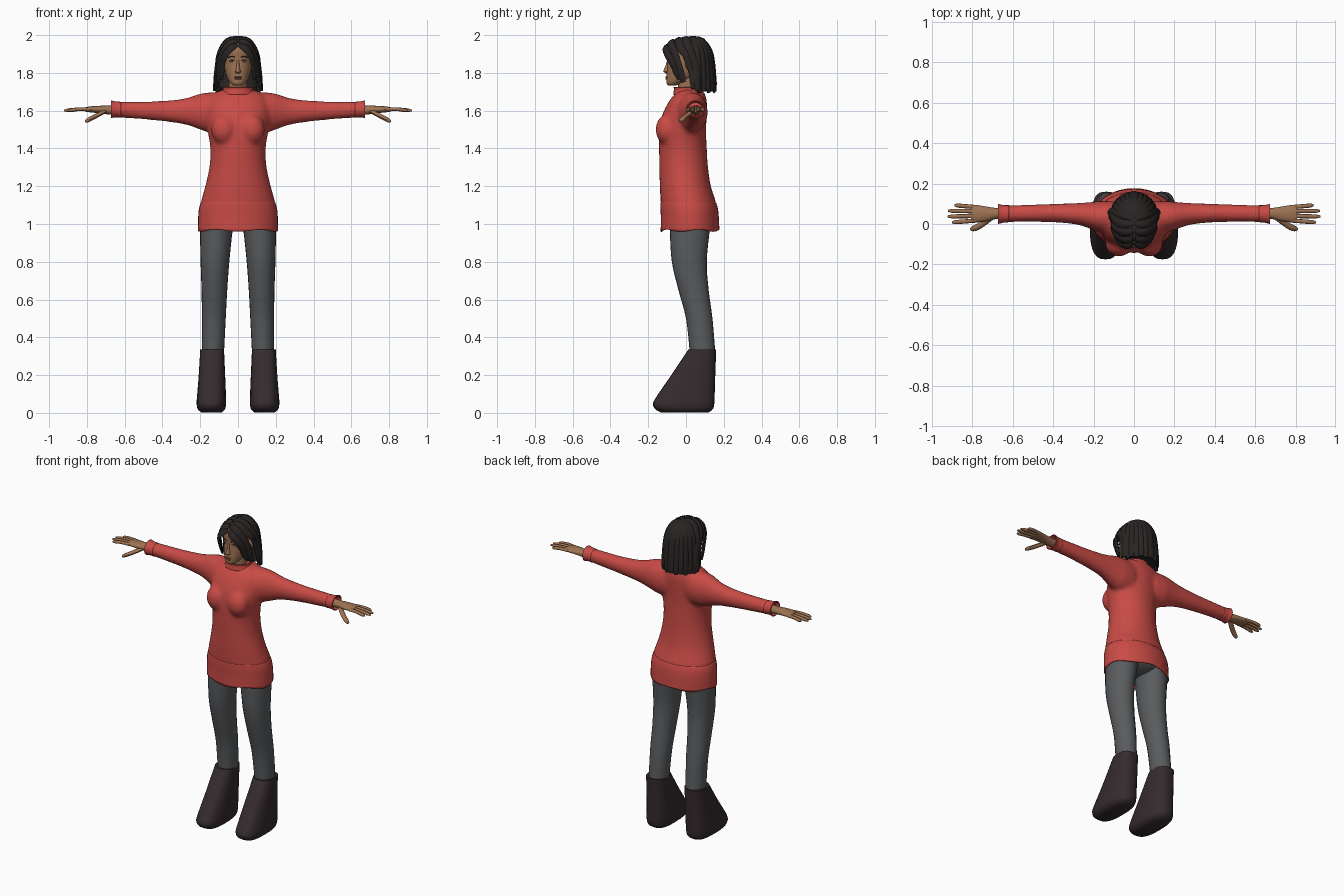
import bpy, bmesh, math
from mathutils import Vector, Matrix


def material(name, rgb):
    m = bpy.data.materials.new(name)
    m.diffuse_color = (*rgb, 1)
    return m


RED = material("red knit", (0.58, 0.07, 0.06))
GREY = material("grey trousers", (0.10, 0.105, 0.11))
BOOT = material("dark brown boots", (0.035, 0.024, 0.026))
SKIN = material("brown skin", (0.34, 0.17, 0.085))
HAIR = material("black hair", (0.023, 0.018, 0.018))
LIP = material("muted lips", (0.23, 0.085, 0.06))
EYE = material("grey blue eyes", (0.22, 0.26, 0.32))


def spline(rows, n=4):
    """Smooth rows of numbers with a Catmull-Rom curve."""
    out = []
    for i in range(len(rows) - 1):
        a, b, c, d = (rows[max(0, min(len(rows) - 1, i + k))] for k in (-1, 0, 1, 2))
        for j in range(n):
            t = j / n
            out.append(tuple(0.5 * (2 * q + (r - p) * t + (2 * p - 5 * q + 4 * r - s) * t * t
                                    + (3 * q - p - 3 * r + s) * t ** 3)
                             for p, q, r, s in zip(a, b, c, d)))
    return out + [tuple(rows[-1])]


def loft(bm, rings, cap=True):
    vs = [[bm.verts.new(p) for p in r] for r in rings]
    n = len(vs[0])
    for a, b in zip(vs, vs[1:]):
        for i in range(n):
            j = (i + 1) % n
            bm.faces.new((a[i], a[j], b[j], b[i]))
    if cap:
        bm.faces.new(vs[0])
        bm.faces.new(vs[-1])


def level_rings(rows, n=28, power=1.0, wave=0.0):
    """Rows are (z, x centre, half width, front y, back y)."""
    rings = []
    for k, (z, xc, hw, yf, yb) in enumerate(spline(rows)):
        ring = []
        for i in range(n):
            a = math.tau * i / n
            c, s = math.cos(a), math.sin(a)
            c, s = (math.copysign(abs(v) ** power, v) for v in (c, s))
            dz = wave * math.sin(5 * a) if k == 0 else 0
            ring.append((xc + hw * c, (yf + yb) / 2 + (yb - yf) / 2 * s, z + dz))
        rings.append(ring)
    return rings


def arm_rings(rows, side=1, n=20):
    """Rows are (x, y centre, y radius, z centre, z radius)."""
    return [[(side * x, y + ry * math.cos(math.tau * i / n), z + rz * math.sin(math.tau * i / n))
             for i in range(n)] for x, y, ry, z, rz in spline(rows)]


def strand(bm, pts, wide, thick, centre, ends=(0.5, 0.6), n=8):
    """Tapered oval tube; its flat side faces away from the centre."""
    path = [Vector(p) for p in spline(pts, 3)]
    rings = []
    for i, p in enumerate(path):
        t = (path[min(i + 1, len(path) - 1)] - path[max(i - 1, 0)]).normalized()
        o = p - Vector(centre)
        o = (o - t * o.dot(t)).normalized()
        s = t.cross(o)
        f = i / (len(path) - 1)
        k = min(1, ends[0] + 3 * f, ends[1] + 3 * (1 - f))
        rings.append([p + s * wide * k * math.cos(math.tau * j / n)
                      + o * thick * k * math.sin(math.tau * j / n) for j in range(n)])
    loft(bm, rings)


def ball(bm, loc, size):
    bmesh.ops.create_uvsphere(bm, u_segments=16, v_segments=10, radius=1,
                              matrix=Matrix.Translation(loc) @ Matrix.Diagonal((*size, 1)))


def finish(name, bm, mat, mirror=False, shell=0):
    bmesh.ops.recalc_face_normals(bm, faces=bm.faces)
    me = bpy.data.meshes.new(name)
    bm.to_mesh(me)
    bm.free()
    me.materials.append(mat)
    ob = bpy.data.objects.new(name, me)
    bpy.context.collection.objects.link(ob)
    if shell:
        ob.modifiers.new("Shell", 'SOLIDIFY').thickness = shell
    if mirror:
        ob.modifiers.new("Mirror", 'MIRROR').use_mirror_merge = False
    return ob


# Sweater: torso, sleeves and bust fused into one smooth skin
bm = bmesh.new()
loft(bm, level_rings([(1.04, 0, .192, -.125, .152), (1.1, 0, .2, -.133, .162), (1.2, 0, .174, -.139, .132),
                      (1.3, 0, .152, -.141, .117), (1.4, 0, .147, -.143, .11), (1.5, 0, .162, -.141, .107),
                      (1.58, 0, .17, -.125, .11), (1.65, 0, .165, -.09, .11), (1.69, 0, .13, -.058, .1),
                      (1.715, 0, .07, -.035, .08)]))
for side in (-1, 1):
    loft(bm, arm_rings([(.08, .035, .075, 1.59, .11), (.15, .035, .08, 1.59, .107), (.2, .04, .07, 1.595, .096),
                        (.28, .05, .054, 1.596, .07), (.4, .054, .046, 1.598, .054), (.55, .053, .042, 1.603, .045),
                        (.655, .05, .042, 1.606, .041)], side))
    ball(bm, (side * .075, -.1, 1.5), (.068, .062, .08))
sweater = finish("sweater", bm, RED)
rm = sweater.modifiers.new("Fuse", 'REMESH')
rm.mode, rm.voxel_size, rm.use_smooth_shade = 'VOXEL', 0.011, True
sm = sweater.modifiers.new("Soften", 'SMOOTH')
sm.factor, sm.iterations = 0.5, 8

# Hem band, cuffs and collar
bm = bmesh.new()
loft(bm, level_rings([(.965, 0, .212, -.134, .177), (1.03, 0, .211, -.133, .174), (1.08, 0, .207, -.135, .169),
                      (1.115, 0, .197, -.135, .159)], 40, wave=.006), False)
finish("sweater_hem", bm, RED, shell=.006)
bm = bmesh.new()
loft(bm, arm_rings([(.62, .051, .042, 1.605, .042), (.65, .05, .044, 1.607, .042), (.672, .05, .05, 1.608, .047)]), False)
finish("cuffs", bm, RED, mirror=True, shell=.005)
bm = bmesh.new()
loft(bm, level_rings([(1.685, 0, .085, -.062, .09), (1.71, 0, .074, -.058, .08), (1.725, 0, .076, -.06, .08)]), False)
finish("collar", bm, RED, shell=.006)

# Trousers
bm = bmesh.new()
loft(bm, level_rings([(.32, .132, .058, .02, .155), (.5, .128, .063, 0, .14), (.65, .125, .068, -.04, .12),
                      (.8, .122, .076, -.075, .11), (.97, .114, .086, -.086, .126), (1.08, .1, .09, -.09, .14)], 24))
finish("trouser_legs", bm, GREY, mirror=True)
bm = bmesh.new()
loft(bm, level_rings([(.975, 0, .04, -.03, .08), (1.0, 0, .13, -.08, .125), (1.05, 0, .18, -.105, .15),
                      (1.09, 0, .182, -.11, .15)]))
finish("trouser_hips", bm, GREY)

# Wedge boots
bm = bmesh.new()
loft(bm, level_rings([(.003, .14, .055, -.135, .12), (.02, .141, .072, -.163, .142), (.05, .141, .078, -.175, .15),
                      (.1, .14, .076, -.147, .152), (.2, .138, .07, -.078, .155), (.335, .137, .063, .012, .16)],
                     28, .75))
finish("boots", bm, BOOT, mirror=True)

# Hands: palm, four fingers and a thumb
bm = bmesh.new()
loft(bm, arm_rings([(.62, .052, .026, 1.604, .027), (.68, .052, .027, 1.603, .024), (.73, .05, .036, 1.606, .02),
                    (.78, .051, .043, 1.607, .016), (.808, .052, .04, 1.606, .012)], n=16))
for y0, y1, tip in ((.017, .008, .9), (.04, .037, .922), (.063, .065, .92), (.084, .093, .888)):
    strand(bm, [(.785, y0, 1.607), (.84, (y0 + y1) / 2, 1.608), (tip, y1, 1.6)], .0105, .0095, (.84, y0, 1.4), (1, .5))
strand(bm, [(.705, .035, 1.598), (.74, .008, 1.578), (.775, -.015, 1.56), (.808, -.027, 1.542)], .015, .012,
       (.74, .0, 1.7), (1, .5))
finish("hands", bm, SKIN, mirror=True)

# Head, neck, nose and ears
bm = bmesh.new()
loft(bm, level_rings([(1.733, 0, .02, -.092, -.055), (1.745, 0, .038, -.103, -.02), (1.775, 0, .058, -.104, .05),
                      (1.82, 0, .071, -.1, .08), (1.87, 0, .077, -.097, .09), (1.92, 0, .077, -.1, .095),
                      (1.96, 0, .062, -.08, .08), (1.982, 0, .03, -.04, .05)]))
loft(bm, level_rings([(1.64, 0, .065, -.04, .07), (1.7, 0, .05, -.042, .06), (1.8, 0, .048, -.04, .06)]))
loft(bm, level_rings([(1.798, 0, .009, -.108, -.08), (1.806, 0, .017, -.118, -.08), (1.815, 0, .012, -.118, -.08),
                      (1.84, 0, .008, -.108, -.08), (1.868, 0, .007, -.1, -.08)], 12))
for side in (-1, 1):
    ball(bm, (side * .086, .012, 1.85), (.02, .017, .03))
finish("head", bm, SKIN)

# Face details
bm = bmesh.new()
ball(bm, (0, -.101, 1.777), (.022, .008, .0045))
ball(bm, (0, -.1, 1.768), (.018, .009, .005))
finish("lips", bm, LIP)
bm = bmesh.new()
ball(bm, (.032, -.088, 1.862), (.015, .005, .0055))
finish("eyes", bm, EYE, mirror=True)
bm = bmesh.new()
ball(bm, (.032, -.0915, 1.862), (.004, .003, .004))
strand(bm, [(.014, -.097, 1.882), (.034, -.092, 1.887), (.054, -.075, 1.88)], .003, .003, (0, 0, 1.87))
strand(bm, [(.016, -.094, 1.865), (.032, -.092, 1.8685), (.048, -.08, 1.863)], .0015, .002, (0, 0, 1.87))
finish("brows_and_pupils", bm, HAIR, mirror=True)

# Hair: an inner mass covered with locks falling from a centre parting
bm = bmesh.new()
loft(bm, level_rings([(1.72, 0, .108, .02, .145), (1.8, 0, .104, .025, .137), (1.88, 0, .1, .0, .128),
                      (1.93, 0, .094, -.07, .12), (1.96, 0, .078, -.085, .1), (1.983, 0, .045, -.045, .07),
                      (1.992, 0, .015, 0, .04)]))
finish("hair_mass", bm, HAIR)
bm = bmesh.new()
crown = (0, .015, 1.85)
for pts in ([(.006, -.095, 1.95), (.04, -.11, 1.93), (.07, -.095, 1.89), (.085, -.066, 1.84), (.09, -.035, 1.765)],
            [(.006, -.075, 1.972), (.05, -.08, 1.955), (.085, -.06, 1.9), (.1, -.04, 1.84), (.104, -.012, 1.75)],
            [(.006, -.04, 1.985), (.055, -.04, 1.97), (.094, -.02, 1.92), (.104, .005, 1.89), (.112, .036, 1.8),
             (.12, .04, 1.715)],
            [(.006, 0, 1.99), (.06, 0, 1.973), (.1, .025, 1.91), (.112, .055, 1.83), (.124, .062, 1.705)]):
    strand(bm, pts, .022, .01, crown)
for k in range(6):
    a = math.radians(112 + 13 * k)
    dx, dy = math.sin(a), -math.cos(a)
    low = 1.695 + .006 * (k % 2)
    strand(bm, [(max(.004, dx * .11 * r), .02 + dy * .125 * r, z) for r, z in
                ((.1, 1.989), (.55, 1.972), (.87, 1.915), (.98, 1.85), (1.03, 1.78), (1.08, low))],
           .021, .012, crown)
finish("hair_locks", bm, HAIR, mirror=True)

# Smooth shading with crisp rims
bpy.ops.object.select_all(action='SELECT')
bpy.context.view_layer.objects.active = sweater
bpy.ops.object.shade_smooth_by_angle(angle=math.radians(50))
